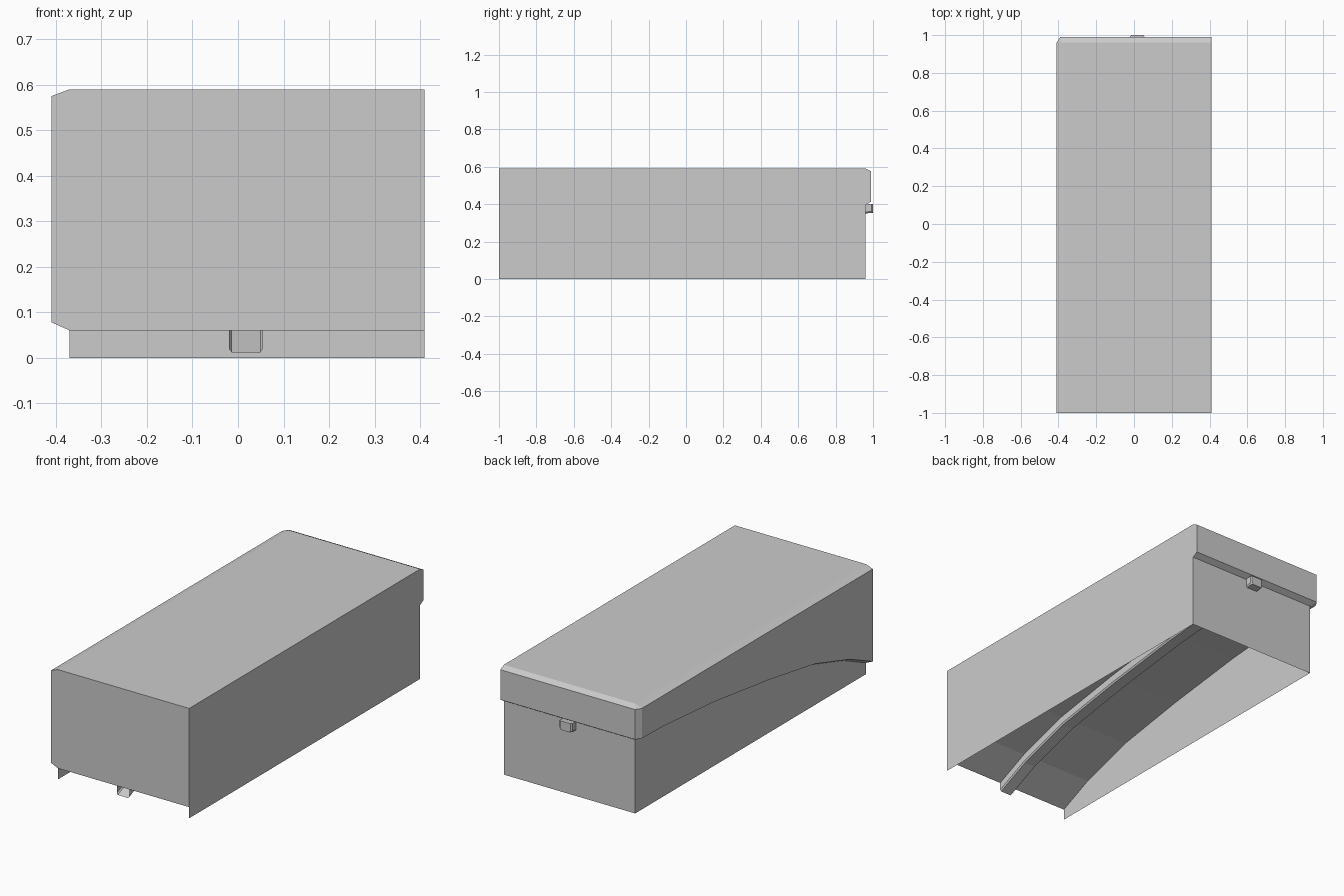
import bpy, bmesh

if "Cube" in bpy.data.objects:
    bpy.data.objects.remove(bpy.data.objects["Cube"])

TOP, XL, XR, XO = 0.59, -0.37, 0.41, -0.41
YF, YB, YO = -1.0, 0.96, 0.99

# Arched underside: (y, z) from the low front to the high back
ARCH = [(YF, 0.06), (-0.81, 0.145), (-0.51, 0.235), (-0.11, 0.30),
        (0.35, 0.358), (0.78, 0.392), (YB, 0.396)]


def make(name, build, fix_normals=True):
    bm = bmesh.new()
    build(bm)
    bmesh.ops.remove_doubles(bm, verts=bm.verts, dist=1e-5)
    if fix_normals:
        bmesh.ops.recalc_face_normals(bm, faces=bm.faces)
    me = bpy.data.meshes.new(name)
    bm.to_mesh(me)
    bm.free()
    ob = bpy.data.objects.new(name, me)
    bpy.context.collection.objects.link(ob)
    return ob


def face(bm, pts):
    return bm.faces.new([bm.verts.new(p) for p in pts])


def loft(bm, rings, closed=True):
    """Skin a list of equally long point rings with quads."""
    for a, b in zip(rings, rings[1:]):
        n = len(a)
        for i in range(n if closed else n - 1):
            j = (i + 1) % n
            face(bm, [a[i], a[j], b[j], b[i]])


# Main block with arched underside
def block(bm):
    rings = [[(XL, y, TOP), (XL, y, z), (XR, y, z), (XR, y, TOP)] for y, z in ARCH]
    loft(bm, rings)
    face(bm, rings[0])
    face(bm, rings[-1])


make("arched_block", block)


# Thin wall panels below the arch, open at the front and bottom
def side_panel(x):
    def build(bm):
        loft(bm, [[(x, y, z), (x, y, 0)] for y, z in ARCH], closed=False)
    return build


make("left_wall", side_panel(XL))
make("right_wall", side_panel(XR))
zb = ARCH[-1][1]
make("back_wall", lambda bm: face(bm, [(XR, YB, 0), (XL, YB, 0), (XL, YB, zb), (XR, YB, zb)]))


# Overhanging bevelled border along the left side, turning across the back
def border(bm):
    path = [((XL, y), (XO, y), z) for y, z in ARCH]
    path += [((XL, YB), (-0.39, YO), zb), ((XR, YB), (XR, YO), zb)]
    rings = [[(*inner, TOP), (*outer, 0.575), (*outer, z + 0.018), (*inner, z)]
             for inner, outer, z in path]
    loft(bm, rings)
    face(bm, rings[0])
    face(bm, rings[-1])


make("overhanging_border", border)


# Centre rib following the arch, open at the front
def rib_ring(y, z, s=0.0):
    return [(-0.02 + s, y, z), (-0.02 + s, y, z - 0.04), (-0.014 + s, y, z - 0.048),
            (0.049 - s, y, z - 0.048), (0.055 - s, y, z - 0.04), (0.055 - s, y, z)]


make("centre_rib", lambda bm: loft(bm, [rib_ring(y, z) for y, z in ARCH], closed=False))


# Blunt rib end poking out through the back wall
def rib_end(bm):
    rings = [rib_ring(YB, 0.398), rib_ring(0.993, 0.402), rib_ring(1.0, 0.402, 0.006)]
    loft(bm, rings)
    face(bm, rings[-1])


make("rib_end", rib_end)
